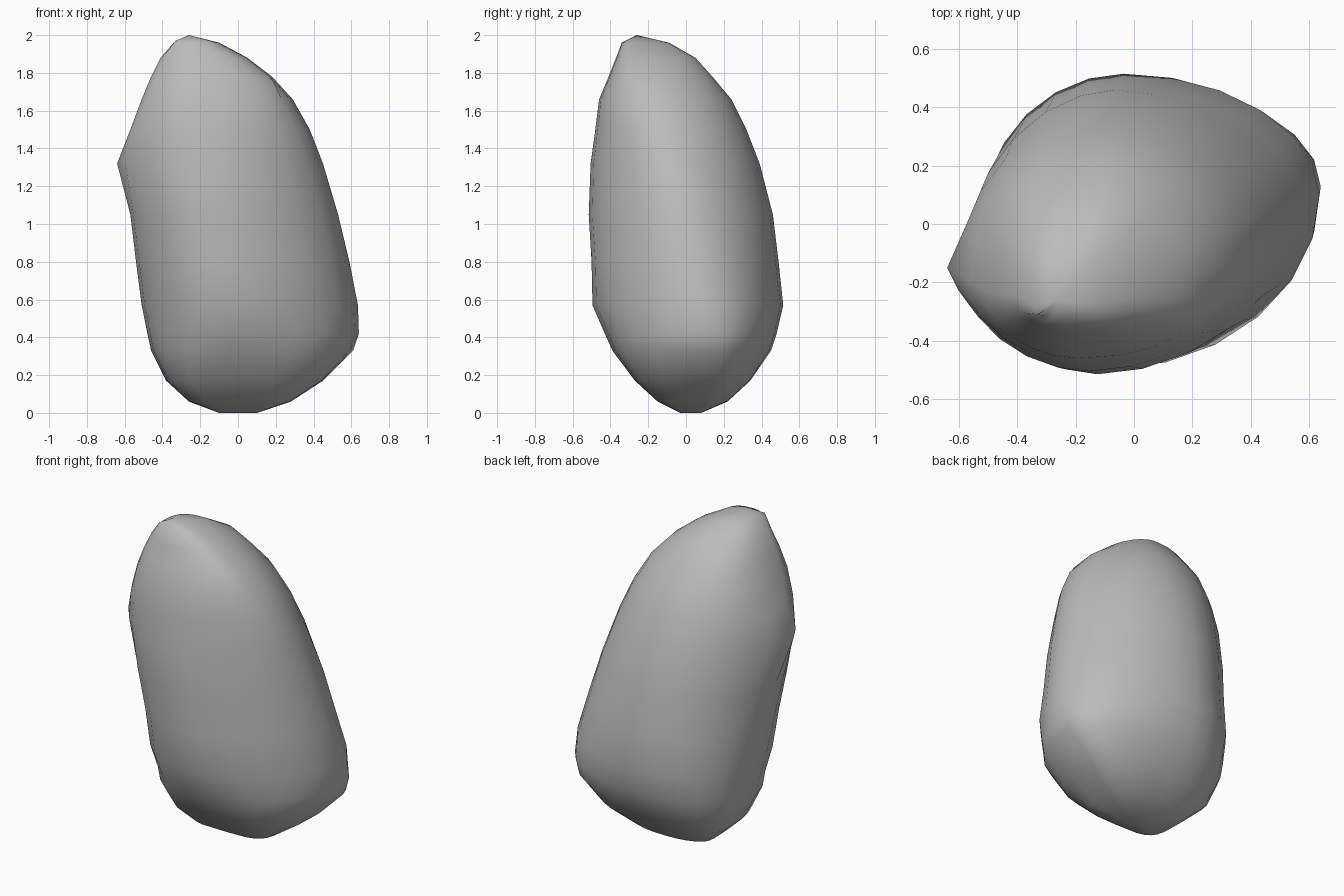
import bpy
import bmesh
from math import cos, sin, tau
from mathutils import Vector

default_cube = bpy.data.objects.get("Cube")
if default_cube:
    bpy.data.objects.remove(default_cube, do_unlink=True)

SEGMENTS = 24

# Outline of the stone: height, left and right limits, front and back limits
outline = [
    (0, -.1, .1, -.03, .08),
    (.06, -.26, .28, -.15, .22),
    (.17, -.38, .45, -.27, .34),
    (.33, -.46, .61, -.39, .45),
    (.42, -.48, .64, -.43, .48),
    (.57, -.51, .635, -.495, .515),
    (.8, -.54, .59, -.5, .49),
    (1.05, -.57, .53, -.515, .46),
    (1.32, -.6, .45, -.505, .39),
    (1.5, -.57, .38, -.48, .32),
    (1.66, -.51, .29, -.46, .24),
    (1.78, -.46, .18, -.41, .14),
    (1.88, -.41, .05, -.37, .05),
    (1.96, -.34, -.1, -.34, -.09),
]

# Chipped corners, each a place where the nearest point is pulled out
chips = [(-.33, -.31, 1.97), (.19, -.31, 1.75), (.61, .17, .33),
         (-.64, -.15, 1.32), (-.6, -.23, 1.34)]


def keep_inside(value, low, high):
    margin = (high - low) * .3
    return min(max(value, low + margin), high - margin)


def corner_power(z, c, s):
    """Smaller is squarer: full at the front foot and on two upper corners."""
    power = .9 + .22 * min(z, .8)
    if s < 0:
        power -= 1.2 * max(0, .45 - z)
    if c * s < 0:
        power -= .55 * max(0, z - 1.3)
    return power


def section_point(row, angle):
    """Point on a lopsided oval whose widest places drift with height."""
    z, x_low, x_high, y_low, y_high = row
    c, s = cos(angle), sin(angle)
    x_limit, y_side = (x_high, .22 - .22 * z) if c > 0 else (x_low, .2 - .26 * z)
    y_limit, x_side = (y_high, -.06 * z) if s > 0 else (y_low, -.12 * z)
    x_side = keep_inside(x_side, x_low, x_high)
    y_side = keep_inside(y_side, y_low, y_high)
    power = corner_power(z, c, s)
    x = x_side + (x_limit - x_side) * abs(c) ** power
    y = y_side + (y_limit - y_side) * abs(s) ** power
    return Vector((x, y, z))


# Stone body: stacked oval rings joined by quads
bm = bmesh.new()
rings = []
for row in outline:
    rings.append([bm.verts.new(section_point(row, tau * (i + .01) / SEGMENTS))
                  for i in range(SEGMENTS)])
for lower, upper in zip(rings, rings[1:]):
    for i in range(SEGMENTS):
        j = (i + 1) % SEGMENTS
        bm.faces.new((lower[i], lower[j], upper[j], upper[i]))

# Flat foot and pointed crown
bm.faces.new(list(reversed(rings[0])))
crown = bm.verts.new((-.26, -.26, 2))
for i in range(SEGMENTS):
    bm.faces.new((rings[-1][i], rings[-1][(i + 1) % SEGMENTS], crown))

# Chipped corners
for chip in chips:
    target = Vector(chip)
    nearest = min(bm.verts, key=lambda v: (v.co - target).length)
    nearest.co = target

bmesh.ops.recalc_face_normals(bm, faces=bm.faces)
mesh = bpy.data.meshes.new("stone_body")
bm.to_mesh(mesh)
bm.free()

# Plain stone colour
material = bpy.data.materials.new("stone grey")
material.use_nodes = True
grey = (.5, .5, .5, 1)
material.diffuse_color = grey
material.node_tree.nodes["Principled BSDF"].inputs["Base Color"].default_value = grey
mesh.materials.append(material)

# Smooth shading that keeps the chipped edges crisp
stone = bpy.data.objects.new("stone_body", mesh)
bpy.context.collection.objects.link(stone)
bpy.context.view_layer.objects.active = stone
stone.select_set(True)
bpy.ops.object.shade_smooth_by_angle(angle=.75)
